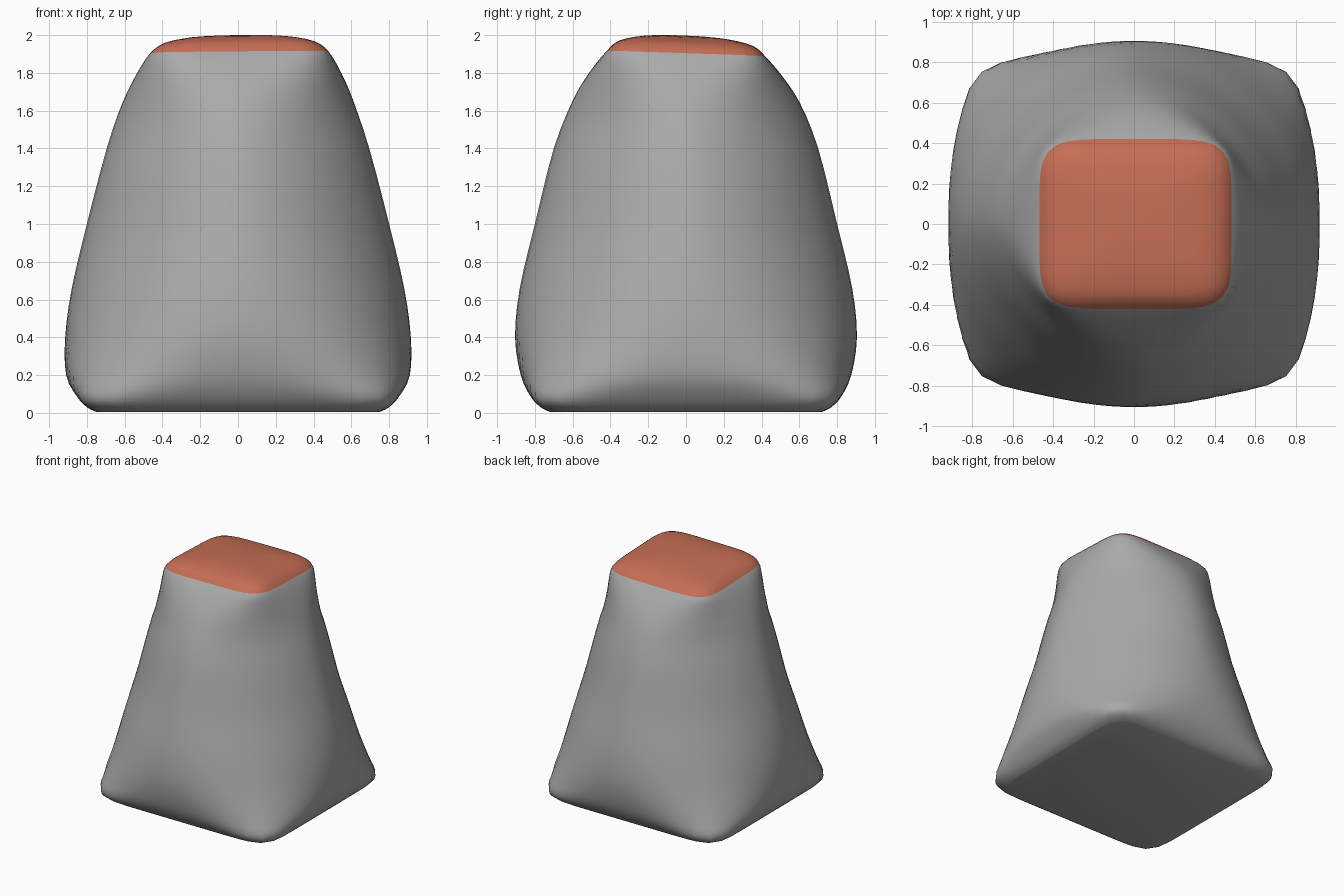
import bpy, bmesh, math

if "Cube" in bpy.data.objects:
    bpy.data.objects.remove(bpy.data.objects["Cube"])

SEG, SUB = 64, 3

# key sections: z, half width x, half width y, diagonal radius
KEYS = [
    (0.005, 0.75, 0.72, 0.98), (0.03, 0.80, 0.77, 1.04), (0.09, 0.855, 0.825, 1.065),
    (0.20, 0.91, 0.875, 1.02), (0.40, 0.915, 0.905, 0.945), (0.66, 0.88, 0.88, 0.865),
    (1.00, 0.80, 0.80, 0.76), (1.40, 0.695, 0.70, 0.655), (1.65, 0.61, 0.60, 0.605),
    (1.80, 0.54, 0.505, 0.585), (1.90, 0.475, 0.42, 0.56),
    (1.955, 0.40, 0.355, 0.47), (1.985, 0.26, 0.23, 0.30), (1.996, 0.10, 0.09, 0.11),
]
CAP_START = 10 * SUB  # first ring of the coloured cap


def material(name, rgb):
    m = bpy.data.materials.new(name)
    m.diffuse_color = (*rgb, 1)
    m.use_nodes = True
    m.node_tree.nodes["Principled BSDF"].inputs["Base Color"].default_value = m.diffuse_color
    return m


def catmull(p0, p1, p2, p3, t):
    return [0.5 * (2 * b + (c - a) * t + (2 * a - 5 * b + 4 * c - d) * t * t
                   + (3 * b - a - 3 * c + d) * t ** 3) for a, b, c, d in zip(p0, p1, p2, p3)]


def sections():
    n = len(KEYS)
    for i in range(n - 1):
        for s in range(SUB):
            yield catmull(KEYS[max(i - 1, 0)], KEYS[i], KEYS[i + 1], KEYS[min(i + 2, n - 1)], s / SUB)
    yield KEYS[-1]


def ring(bm, z, a, b, d):
    # superellipse whose exponent gives the wanted diagonal radius
    ratio = min(d / math.hypot(a, b), 0.93)
    p = max(-math.log(2) / math.log(ratio), 1.75)
    top = max(0.0, (z - 1.6) / 0.4)
    verts = []
    for k in range(SEG):
        t = 2 * math.pi * k / SEG
        c, s = math.cos(t), math.sin(t)
        r = (abs(c / a) ** p + abs(s / b) ** p) ** (-1 / p)
        x, y = r * c, r * s
        # the top leans slightly down to the back
        verts.append(bm.verts.new((x + 0.01 * top, y, z + top * (0.012 * x - 0.045 * y))))
    return verts


# body with coloured top cap
bm = bmesh.new()
rings = [ring(bm, *s) for s in sections()]
for i, (lo, hi) in enumerate(zip(rings, rings[1:])):
    for k in range(SEG):
        j = (k + 1) % SEG
        f = bm.faces.new((lo[k], lo[j], hi[j], hi[k]))
        f.material_index = int(i >= CAP_START)
bm.faces.new(rings[0][::-1])
bm.faces.new(rings[-1]).material_index = 1

mesh = bpy.data.meshes.new("tapered_body")
bm.to_mesh(mesh)
bm.free()
body = bpy.data.objects.new("tapered_body", mesh)
bpy.context.collection.objects.link(body)
mesh.materials.append(material("grey", (0.40, 0.40, 0.40)))
mesh.materials.append(material("terracotta", (0.56, 0.155, 0.09)))
bpy.context.view_layer.objects.active = body
body.select_set(True)
bpy.ops.object.shade_smooth_by_angle(angle=math.radians(50))
